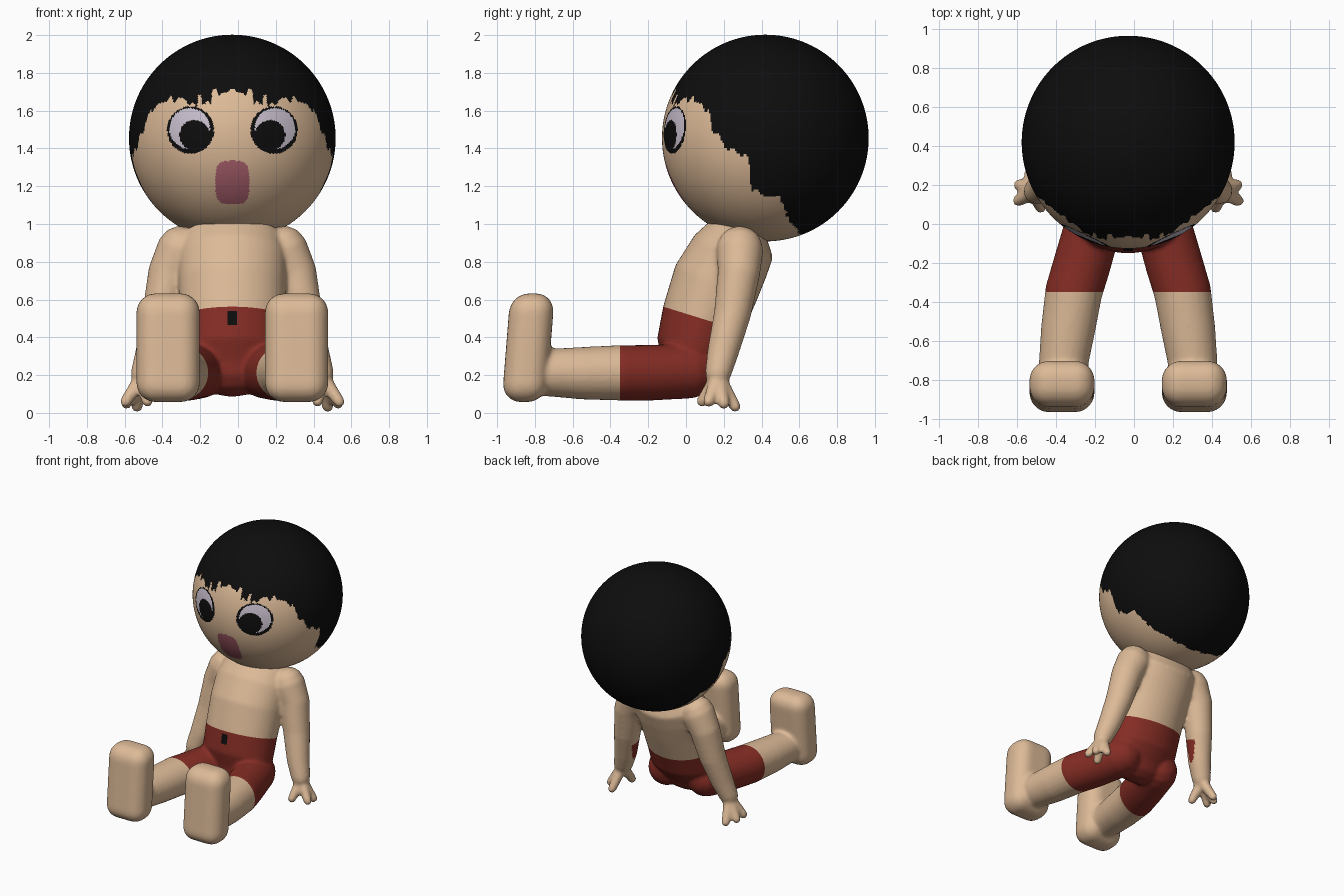
import bpy, bmesh, math
from mathutils import Vector, Matrix

if "Cube" in bpy.data.objects:
    bpy.data.objects.remove(bpy.data.objects["Cube"])

CX = -0.03  # symmetry plane of the figure


def material(name, rgb):
    m = bpy.data.materials.new(name)
    m.diffuse_color = (*rgb, 1)
    m.use_nodes = True
    m.node_tree.nodes["Principled BSDF"].inputs["Base Color"].default_value = m.diffuse_color
    return m


SKIN = material("skin", (0.72, 0.49, 0.31))
BLACK = material("black", (0.004, 0.004, 0.004))
WHITE = material("eye white", (0.58, 0.52, 0.61))
PINK = material("mouth pink", (0.40, 0.115, 0.15))
RED = material("shorts red", (0.235, 0.026, 0.018))


def make_object(name, bm, mats):
    mesh = bpy.data.meshes.new(name)
    bm.to_mesh(mesh)
    bm.free()
    for m in mats:
        mesh.materials.append(m)
    ob = bpy.data.objects.new(name, mesh)
    bpy.context.collection.objects.link(ob)
    return ob


def tube(bm, pts, n=24):
    """Closed round-ended tube; pts are (x, y, z, width radius, depth radius)."""
    c = [Vector(p[:3]) for p in pts]
    rings = []

    def ring(centre, t, rx, rd):
        u = Vector((1, 0, 0))
        u = (u - t * u.dot(t)).normalized()
        v = t.cross(u)
        rings.append([bm.verts.new(centre + u * rx * math.cos(a) + v * rd * math.sin(a))
                      for a in (2 * math.pi * i / n for i in range(n))])

    last = len(pts) - 1
    for i, p in enumerate(pts):
        t = (c[min(i + 1, last)] - c[max(i - 1, 0)]).normalized()
        rx, rd = p[3], p[4]
        r = min(rx, rd)
        caps = [math.radians(d) for d in (30, 55, 80)]
        if i == 0:
            for a in reversed(caps):
                ring(c[i] - t * r * math.sin(a), t, rx * math.cos(a), rd * math.cos(a))
        ring(c[i], t, rx, rd)
        if i == last:
            for a in caps:
                ring(c[i] + t * r * math.sin(a), t, rx * math.cos(a), rd * math.cos(a))
    for a, b in zip(rings, rings[1:]):
        for i in range(n):
            j = (i + 1) % n
            bm.faces.new((a[i], a[j], b[j], b[i]))
    bm.faces.new(rings[0][::-1])
    bm.faces.new(rings[-1])


def limb(bm, side, pts):
    tube(bm, [(CX + side * x, y, z, r, r) for x, y, z, r in pts])


# ---- body: rough parts, fused by a voxel remesh ----
bm = bmesh.new()
# torso leaning back
tube(bm, [(CX, 0.015, 0.235, 0.24, 0.15), (CX, 0.045, 0.34, 0.28, 0.205),
          (CX, 0.09, 0.495, 0.28, 0.222), (CX, 0.16, 0.69, 0.285, 0.235),
          (CX, 0.235, 0.83, 0.29, 0.22), (CX, 0.30, 0.925, 0.27, 0.19),
          (CX, 0.33, 0.98, 0.20, 0.11)], 40)
for s in (-1, 1):
    # leg
    limb(bm, s, [(0.17, 0.03, 0.222, 0.145), (0.235, -0.2, 0.212, 0.148),
                 (0.28, -0.35, 0.212, 0.147), (0.31, -0.55, 0.21, 0.139),
                 (0.33, -0.7, 0.213, 0.128), (0.335, -0.82, 0.22, 0.125)])
    # foot, a rounded slab with the sole facing forward
    shear = Matrix.Identity(4)
    shear[1][2] = 0.08
    foot = bmesh.ops.create_cube(bm, size=1, matrix=Matrix.Translation((CX + s * 0.34, -0.835, 0.345))
                                 @ shear @ Matrix.Diagonal((0.335, 0.235, 0.575, 1)))
    edges = list({e for v in foot["verts"] for e in v.link_edges})
    bmesh.ops.bevel(bm, geom=edges, offset=0.1, segments=6, profile=0.5, affect='EDGES')
    # arm and fingers
    limb(bm, s, [(0.275, 0.285, 0.865, 0.125), (0.335, 0.28, 0.74, 0.112),
                 (0.38, 0.245, 0.52, 0.098), (0.43, 0.195, 0.32, 0.083),
                 (0.468, 0.17, 0.21, 0.07)])
    for tip in ((0.565, 0.12, 0.06), (0.56, 0.20, 0.05), (0.505, 0.26, 0.033), (0.45, 0.085, 0.062)):
        root = Vector((0.475, 0.17, 0.19)).lerp(Vector(tip), 0.15)
        limb(bm, s, [(*root, 0.04), (*tip, 0.031)])
bmesh.ops.recalc_face_normals(bm, faces=bm.faces)
rough = make_object("body_rough", bm, [])
mod = rough.modifiers.new("fuse", 'REMESH')
mod.mode = 'VOXEL'
mod.voxel_size = 0.0125
mod = rough.modifiers.new("soften", 'SMOOTH')
mod.factor = 0.5
mod.iterations = 7
deps = bpy.context.evaluated_depsgraph_get()
fused = bpy.data.meshes.new_from_object(rough.evaluated_get(deps))
bpy.data.objects.remove(rough)

# cut the shorts' waist, leg hems and fly mark into the surface
bm = bmesh.new()
bm.from_mesh(fused)
cuts = [((0, 0, 0.525), (0, 0.31, 1)), ((0, -0.35, 0), (0, 1, 0)),
        ((CX - 0.025, 0, 0), (1, 0, 0)), ((CX + 0.025, 0, 0), (1, 0, 0)),
        ((0, 0, 0.465), (0, 0, 1)), ((0, 0, 0.54), (0, 0, 1))]
for co, no in cuts:
    bmesh.ops.bisect_plane(bm, geom=bm.verts[:] + bm.edges[:] + bm.faces[:], dist=1e-5,
                           plane_co=co, plane_no=Vector(no).normalized())
for f in bm.faces:
    f.smooth = True
    f.material_index = 0
    p = f.calc_center_median()
    m = abs(p.x - CX)
    # arms stay skin: they lie outside a line that widens downwards
    arm = p.y > 0.03 and m > 0.315 + 0.25 * max(0, 0.45 - p.z)
    if p.z < 0.525 - 0.31 * p.y and p.y > -0.35 and not arm:
        f.material_index = 1
        if m < 0.025 and 0.465 < p.z < 0.54 and p.y < 0:
            f.material_index = 2
make_object("body", bm, [SKIN, RED, BLACK])

# ---- head: fine sphere with its pole at the face, painted by rule ----
HC, HR = Vector((CX, 0.42, 1.455)), 0.547
SIDE_LINE = [(-0.2, 1.67), (-0.03, 1.665), (0.05, 1.655), (0.117, 1.6), (0.143, 1.5), (0.233, 1.39),
             (0.33, 1.35), (0.345, 1.18), (0.5, 1.13), (0.52, 1.07), (0.6, 0.95), (0.64, 0.8)]
FRINGE = [(0, 1.70), (0.105, 1.70), (0.115, 1.63), (0.16, 1.64), (0.165, 1.68),
          (0.18, 1.68), (0.19, 1.62), (0.22, 1.63), (0.25, 1.66), (0.4, 1.665)]


def lookup(table, t):
    for (a, va), (b, vb) in zip(table, table[1:]):
        if t <= b:
            return va + (vb - va) * max(0, t - a) / (b - a)
    return table[-1][1]


def oval(x, z, cx, cz, rx, rz, power=2):
    return abs((x - cx) / rx) ** power + abs((z - cz) / rz) ** power < 1


def head_colour(p):
    m = abs(p.x - CX)
    if p.y < 0.42:
        if oval(m, p.z, 0.2, 1.47, 0.08, 0.08):
            return 1  # pupil
        if oval(m, p.z, 0.226, 1.505, 0.107, 0.108):
            return 2  # eye white
        if oval(m, p.z, 0.221, 1.497, 0.124, 0.125):
            return 1  # eye outline
        if oval(m, p.z, 0, 1.22, 0.09, 0.115, 3.5):
            return 3  # mouth
    if p.y > 0.64:
        return 1
    line = lookup(FRINGE, m) if p.y < 0 else lookup(SIDE_LINE, p.y)
    line += 0.012 * math.sin(70 * p.y + 55 * m) + 0.007 * math.sin(160 * m)
    return 1 if p.z > line else 0


bm = bmesh.new()
bmesh.ops.create_uvsphere(bm, u_segments=240, v_segments=190, radius=HR,
                          matrix=Matrix.Translation(HC) @ Matrix.Rotation(math.pi / 2, 4, 'X'))
for f in bm.faces:
    f.smooth = True
    f.material_index = head_colour(f.calc_center_median())
make_object("head", bm, [SKIN, BLACK, WHITE, PINK])
